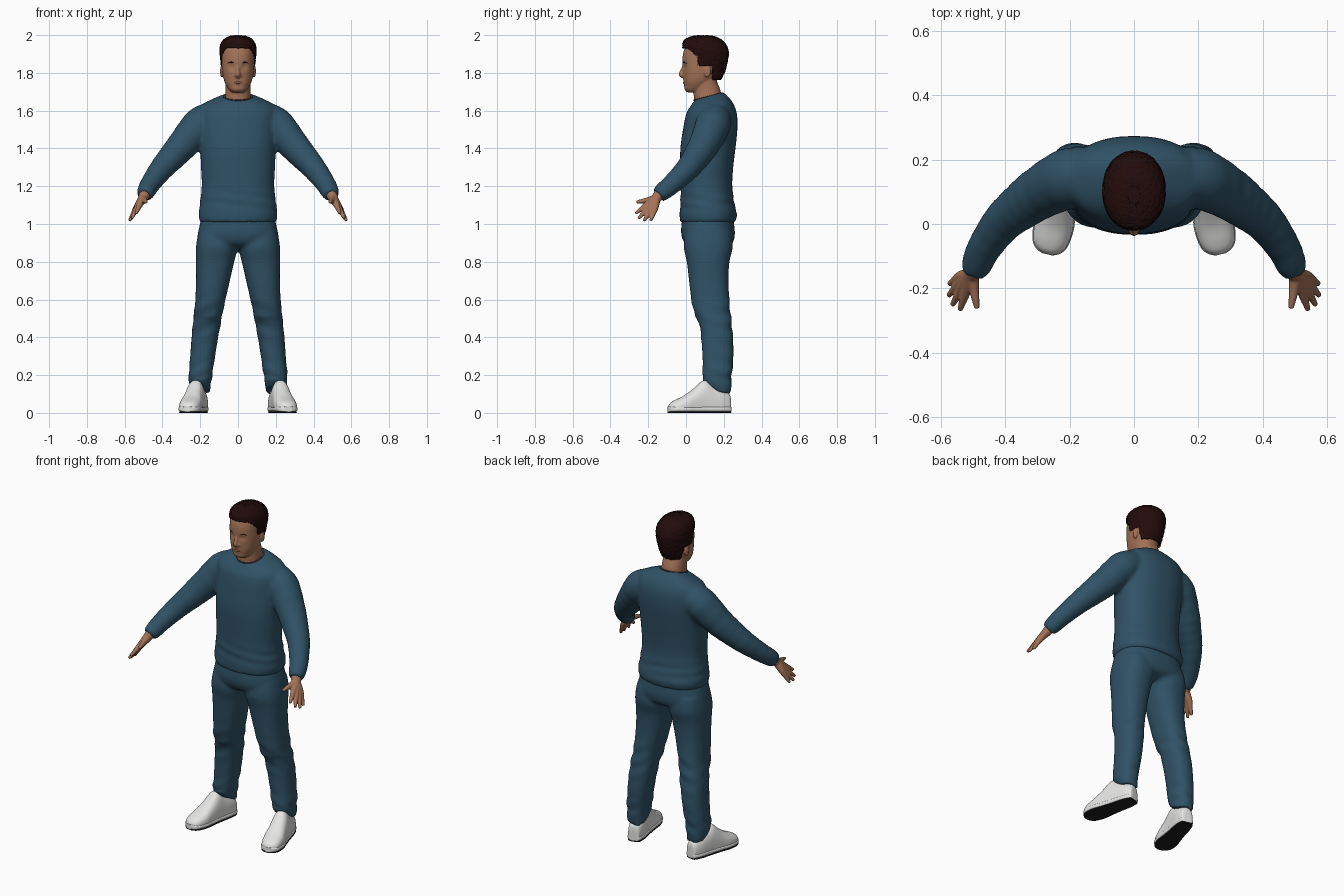
import bpy, bmesh, math, random
from mathutils import Vector, Matrix

random.seed(4)
if "Cube" in bpy.data.objects:
    bpy.data.objects.remove(bpy.data.objects["Cube"])


def material(name, r, g, b):
    m = bpy.data.materials.new(name)
    m.use_nodes = True
    m.diffuse_color = (r, g, b, 1)
    node = m.node_tree.nodes["Principled BSDF"]
    node.inputs["Base Color"].default_value = (r, g, b, 1)
    node.inputs["Roughness"].default_value = 0.8
    return m


blue = material("blue cloth", .029, .084, .132)
rib = material("dark collar", .05, .04, .04)
skin = material("skin", .37, .17, .095)
lip = material("lips", .29, .115, .075)
brown = material("dark brown hair", .016, .0035, .0035)
white = material("white leather", .78, .78, .77)
black = material("black rubber", .012, .012, .014)
eye_white = material("eye white", .45, .4, .36)


def smooth_keys(keys, steps):
    """Catmull-Rom interpolation of every number in the keys."""
    rows, last = [], len(keys) - 1
    for i in range(last):
        quad = [keys[max(0, min(last, i + d))] for d in (-1, 0, 1, 2)]
        for s in range(steps):
            t = s / steps
            rows.append([.5 * (2 * b + (c - a) * t + (2 * a - 5 * b + 4 * c - d) * t * t
                               + (3 * b - a - 3 * c + d) * t ** 3) for a, b, c, d in zip(*quad)])
    return rows + [list(keys[-1])]


def oval(n, p):
    """Unit superellipse."""
    for i in range(n):
        a = 2 * math.pi * i / n
        c, s = math.cos(a), math.sin(a)
        yield math.copysign(abs(c) ** (2 / p), c), math.copysign(abs(s) ** (2 / p), s)


def skin_rings(bm, rings):
    """Bridge a list of point rings and cap both ends."""
    loops = [[bm.verts.new(p) for p in ring] for ring in rings]
    n = len(loops[0])
    for a, b in zip(loops, loops[1:]):
        for i in range(n):
            bm.faces.new((a[i], a[(i + 1) % n], b[(i + 1) % n], b[i]))
    bm.faces.new(loops[0])
    bm.faces.new(loops[-1])


def stack(bm, keys, p=2.2, n=56, steps=6, deform=None):
    """Horizontal sections: z, centre x, half width, front y, back y."""
    rings = []
    for z, cx, w, f, b in smooth_keys(keys, steps):
        ring = [Vector((cx + w * c, (f + b) / 2 + (b - f) / 2 * s, z)) for c, s in oval(n, p)]
        rings.append([deform(v) for v in ring] if deform else ring)
    skin_rings(bm, rings)


def tube(bm, keys, side=1, n=20, steps=6, fold=0):
    """Round sections along a path of x, y, z, radius."""
    rows = smooth_keys(keys, steps)
    pts = [Vector((side * r[0], r[1], r[2])) for r in rows]
    rings = []
    for i, p in enumerate(pts):
        q = (pts[min(i + 1, len(pts) - 1)] - pts[max(i - 1, 0)]).to_track_quat('Z', 'Y')
        rad = rows[i][3] * (1 + fold * math.sin(i * 1.5))
        rings.append([p + q @ Vector((rad * c, rad * s, 0)) for c, s in oval(n, 2)])
    skin_rings(bm, rings)


def ball(bm, x, y, z, sx, sy, sz):
    bmesh.ops.create_uvsphere(bm, u_segments=20, v_segments=14, radius=1,
                              matrix=Matrix.Translation((x, y, z)) @ Matrix.Diagonal((sx, sy, sz, 1)))


def finish(name, bm, mat, voxel=0, relax=0):
    """Make the object; a voxel size fuses overlapping parts into one skin."""
    bmesh.ops.recalc_face_normals(bm, faces=bm.faces)
    for f in bm.faces:
        f.smooth = len(f.verts) < 5
    mesh = bpy.data.meshes.new(name)
    bm.to_mesh(mesh)
    bm.free()
    mesh.materials.append(mat)
    ob = bpy.data.objects.new(name, mesh)
    bpy.context.collection.objects.link(ob)
    if voxel:
        r = ob.modifiers.new("fuse", 'REMESH')
        r.mode, r.voxel_size, r.use_smooth_shade = 'VOXEL', voxel, True
    if relax:
        s = ob.modifiers.new("relax", 'SMOOTH')
        s.factor, s.iterations = .5, relax
    return ob


# sweater: torso with folds at the hem and a sloping neckline, plus two sleeves
def drape(v):
    if v.z > 1.6:
        v.z -= (v.z - 1.6) * 2.7 * max(0, .2 - v.y)
    loose = math.exp(-((v.z - 1.12) / .05) ** 2)
    v.y += .004 * loose * math.sin(v.z * 110 + v.x * 14)
    v.x += .003 * loose * math.sin(v.z * 120 + v.y * 20)
    return v


bm = bmesh.new()
stack(bm, [(1.01, 0, .203, -.032, .262), (1.05, 0, .209, -.034, .27), (1.1, 0, .203, -.03, .258),
           (1.2, 0, .192, -.028, .245), (1.3, 0, .196, -.03, .25), (1.4, 0, .2, -.03, .262),
           (1.5, 0, .205, -.016, .272), (1.58, 0, .207, 0, .27), (1.635, 0, .192, .02, .252),
           (1.672, 0, .135, .035, .225), (1.699, 0, .08, .045, .198)], p=2.3, deform=drape)
for side in (1, -1):
    tube(bm, [(.1, .15, 1.57, .07), (.19, .146, 1.535, .093), (.285, .1, 1.428, .083),
              (.345, .058, 1.36, .074), (.405, .008, 1.292, .064), (.462, -.07, 1.215, .054),
              (.485, -.12, 1.174, .049), (.495, -.148, 1.152, .042)], side, 28, 8, .012)
finish("sweater", bm, blue, .01, 10)

# collar edge
bm = bmesh.new()
neck_line = [(.077 * c, .119 + .077 * s) for c, s in oval(48, 2)]
tube(bm, [(x, y, 1.695 - .25 * max(0, .2 - y), .0035) for x, y in neck_line + neck_line[:1]], 1, 8, 1)
finish("collar", bm, rib)


# trousers: pelvis and two legs, hems lifted over the shoes
def creases(v):
    knee = math.exp(-((v.z - .5) / .1) ** 2)
    ankle = math.exp(-((v.z - .2) / .07) ** 2)
    wave = math.sin(v.z * 75 + abs(v.x) * 30 + v.y * 12)
    v.y += (.004 * knee + .004 * ankle) * wave
    v.x += (.002 * knee + .003 * ankle) * wave
    if v.z < .2:
        v.z += (.2 - v.z) * 5 * max(0, .2 - v.y)
    return v


bm = bmesh.new()
stack(bm, [(1.03, 0, .195, -.02, .25), (.97, 0, .208, -.026, .258), (.93, 0, .214, -.022, .257),
           (.895, 0, .195, -.004, .243), (.87, 0, .13, .04, .2)], p=2.4)
for side in (1, -1):
    stack(bm, [(z, side * (a + b) / 2, (b - a) / 2, f, k) for z, a, b, f, k in (
        (.96, .01, .21, 0, .24), (.88, .002, .222, -.012, .248), (.8, .02, .223, .004, .23),
        (.7, .043, .222, .016, .225), (.6, .066, .226, .028, .23), (.52, .083, .234, .046, .236),
        (.48, .09, .238, .068, .241), (.4, .105, .246, .08, .249), (.3, .121, .253, .087, .251),
        (.2, .136, .261, .088, .243), (.14, .144, .259, .09, .24), (.1, .147, .252, .11, .238))],
        p=2.35, n=40, deform=creases)
finish("trousers", bm, blue, .01, 5)


# head, neck, nose and ears in one skin
def sockets(v):
    if v.y < .08:
        d = (abs(v.x) - .034) ** 2 + (v.z - 1.833) ** 2
        v.y += .008 * math.exp(-d / .00025)
        v.y += .002 * math.exp(-((v.z - 1.729) / .007) ** 2)
    return v


bm = bmesh.new()
stack(bm, [(1.697, 0, .03, .008, .06), (1.712, 0, .048, -.008, .1), (1.745, 0, .068, -.012, .135),
           (1.78, 0, .079, -.015, .165), (1.82, 0, .085, -.017, .185), (1.86, 0, .087, -.019, .2),
           (1.9, 0, .088, -.016, .205), (1.935, 0, .083, -.004, .195), (1.96, 0, .065, .02, .175),
           (1.978, 0, .035, .05, .14)], deform=sockets)
stack(bm, [(1.62, 0, .07, .045, .19), (1.7, 0, .066, .04, .184), (1.76, 0, .065, .043, .163),
           (1.82, 0, .06, .05, .16)])
tube(bm, [(0, -.01, 1.845, .007), (0, -.02, 1.815, .009), (0, -.026, 1.792, .0125), (0, -.014, 1.778, .009)])
for side in (1, -1):
    ball(bm, side * .086, .113, 1.808, .009, .019, .033)
    ball(bm, side * .011, -.018, 1.787, .008, .009, .007)
finish("head", bm, skin, .005, 3)

bm = bmesh.new()
tube(bm, [(-.026, -.004, 1.746, .002), (-.01, -.009, 1.748, .006), (.01, -.009, 1.748, .006),
          (.026, -.004, 1.746, .002)], 1, 12)
finish("mouth", bm, lip)

for side, label in ((1, "left"), (-1, "right")):
    bm = bmesh.new()
    tube(bm, [(.016, -.014, 1.852, .002), (.035, -.009, 1.857, .0035), (.056, .005, 1.85, .002)], side, 10)
    finish(label + "_eyebrow", bm, brown)
    bm = bmesh.new()
    ball(bm, side * .034, .008, 1.833, .012, .011, .006)
    finish(label + "_eye", bm, eye_white)
    bm = bmesh.new()
    ball(bm, side * .034, .001, 1.833, .005, .005, .005)
    finish(label + "_iris", bm, black)


# hair: a cap trimmed along the hairline, with a curly surface
def hairline(y):
    if y < .06:
        return 1.93 - .045 * max(0, y - .01) / .05
    return 1.835 if y < .142 else 1.762


bm = bmesh.new()
stack(bm, [(1.745, 0, .072, 0, .172), (1.8, 0, .083, -.008, .203), (1.86, 0, .092, -.013, .22),
           (1.91, 0, .097, -.017, .226), (1.943, 0, .095, -.019, .216), (1.967, 0, .084, -.014, .198),
           (1.984, 0, .066, .006, .174), (1.994, 0, .043, .034, .146), (1.998, 0, .018, .064, .116)],
      p=2.1, n=110, steps=10)
trimmed = [f for f in bm.faces if f.calc_center_median().z < hairline(f.calc_center_median().y)]
bmesh.ops.delete(bm, geom=trimmed, context='FACES')
bm.normal_update()
for v in bm.verts:
    v.co += v.normal * random.uniform(-.0025, .0025)
hair = finish("hair", bm, brown)
shell = hair.modifiers.new("thickness", 'SOLIDIFY')
shell.thickness, shell.offset = .008, -1

# hands: every finger runs from the wrist, fused into a palm
FINGERS = (((.498, -.192, 1.128), (.487, -.262, 1.116)),
           ((.518, -.2, 1.107), (.54, -.267, 1.056)),
           ((.53, -.191, 1.094), (.563, -.251, 1.03)),
           ((.536, -.178, 1.087), (.575, -.222, 1.017)),
           ((.538, -.163, 1.086), (.573, -.186, 1.018)))
for side, label in ((1, "left"), (-1, "right")):
    bm = bmesh.new()
    for knuckle, tip in FINGERS:
        mid = [k * .45 + t * .55 for k, t in zip(knuckle, tip)]
        tube(bm, [(.486, -.125, 1.172, .031), (.503, -.156, 1.138, .026), (*knuckle, .0175),
                  (*mid, .0125), (*tip, .008)], side, 14, 5)
    finish(label + "_hand", bm, skin, .004, 2)


# shoes: sections of length position, half width and top height, toes turned out
LAST = [(0, .018, .07), (.008, .034, .1), (.05, .045, .125), (.1, .048, .15), (.145, .05, .172),
        (.2, .055, .128), (.25, .06, .092), (.3, .053, .068), (.325, .037, .053), (.337, .014, .036)]


def shoe_part(name, side, mat, low, high, grow, p):
    bm = bmesh.new()
    rings = []
    for l, w, top in smooth_keys(LAST, 6):
        h = high or top
        mid = low + (h - low) * (.5 if high else .3)
        rings.append([Vector(((w + grow) * c, -l * (1 + grow), max(low, mid + (h - mid) * s)))
                      for c, s in oval(40, p)])
    skin_rings(bm, rings)
    bm.transform(Matrix.Translation((side * .192, .235, 0)) @ Matrix.Rotation(side * .23, 4, 'Z'))
    finish(name, bm, mat)


for side, label in ((1, "left"), (-1, "right")):
    shoe_part(label + "_shoe_upper", side, white, .012, 0, 0, 2.4)
    shoe_part(label + "_shoe_midsole", side, white, .006, .034, .003, 4)
    shoe_part(label + "_shoe_outsole", side, black, 0, .008, .001, 6)
